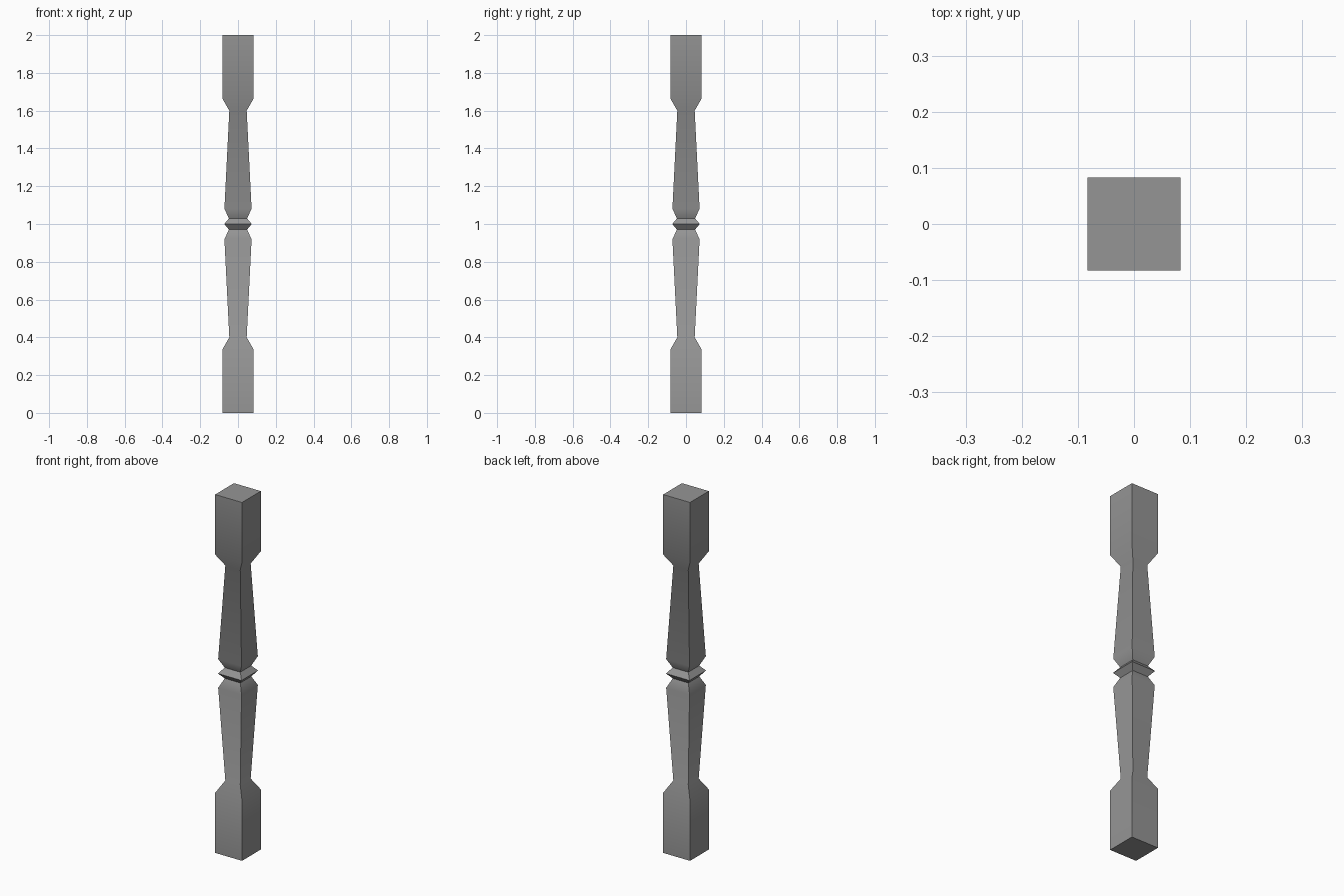
import bpy, bmesh, math

if "Cube" in bpy.data.objects:
    bpy.data.objects.remove(bpy.data.objects["Cube"])

# Half-width and height of the lower half, from floor to the middle ridge
lower = [(0.083, 0.0), (0.083, 0.335), (0.046, 0.40),
         (0.072, 0.92), (0.048, 0.97), (0.073, 1.0)]
# Mirror about z = 1 for the upper half
profile = lower + [(w, 2.0 - z) for w, z in reversed(lower[:-1])]

# Square baluster: stack of square rings joined by faces
bm = bmesh.new()
rings = [[bm.verts.new((sx * w, sy * w, z))
          for sx, sy in ((-1, -1), (1, -1), (1, 1), (-1, 1))]
         for w, z in profile]
for a, b in zip(rings, rings[1:]):
    for i in range(4):
        j = (i + 1) % 4
        bm.faces.new((a[i], a[j], b[j], b[i]))

# End caps
bm.faces.new(rings[0][::-1])
bm.faces.new(rings[-1])

mesh = bpy.data.meshes.new("baluster")
bm.to_mesh(mesh)
bm.free()
baluster = bpy.data.objects.new("baluster", mesh)
bpy.context.collection.objects.link(baluster)

# Dark grey finish
finish = bpy.data.materials.new("dark_grey")
finish.diffuse_color = (0.3, 0.3, 0.3, 1.0)
finish.use_nodes = True
finish.node_tree.nodes["Principled BSDF"].inputs["Base Color"].default_value = finish.diffuse_color
mesh.materials.append(finish)

# Soft bends along the length; corners, groove and ridge stay sharp
bpy.context.view_layer.objects.active = baluster
baluster.select_set(True)
bpy.ops.object.shade_smooth_by_angle(angle=math.radians(40))
